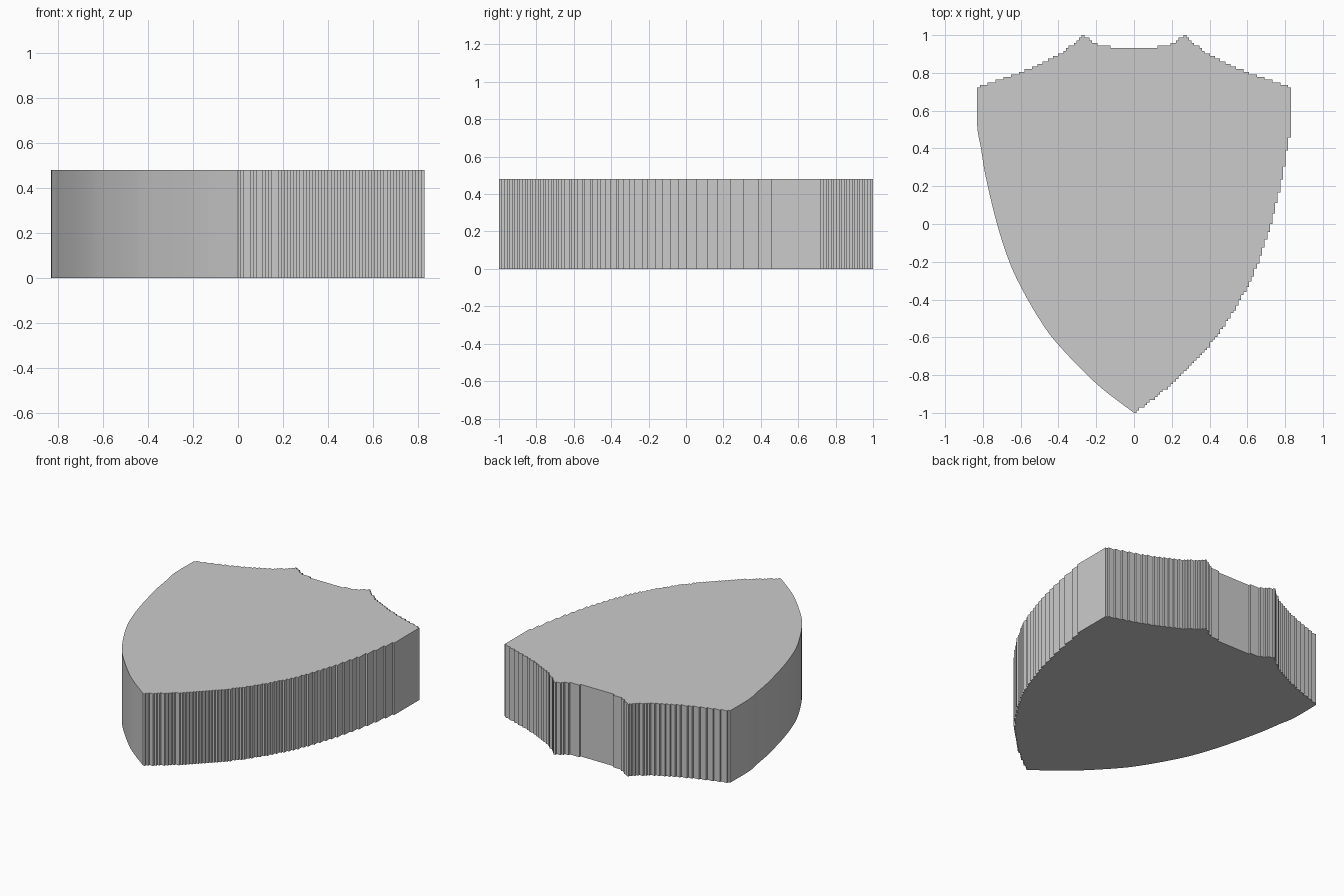
import bpy, bmesh
from mathutils import Vector

if "Cube" in bpy.data.objects:
    bpy.data.objects.remove(bpy.data.objects["Cube"])

GX, GY, HEIGHT = 0.83 / 60, 1 / 72, 0.48

# Right half of the outline, one list per curved edge
dip = [(-0.27, 1.0), (-0.2, 0.955), (-0.1, 0.933), (0, 0.925), (0.1, 0.933), (0.2, 0.955), (0.27, 1.0)]
shoulder = [(0.27, 1.0), (0.33, 0.945), (0.4, 0.895), (0.5, 0.845), (0.6, 0.803), (0.7, 0.77), (0.83, 0.725)]
side = [(0.83, 0.725), (0.83, 0.52), (0.81, 0.40), (0.785, 0.25), (0.725, 0.0), (0.66, -0.2),
        (0.595, -0.34), (0.5, -0.505), (0.4, -0.64), (0.2, -0.845), (0.0, -1.0)]


def mirrored(points):
    return [(-x, y) for x, y in reversed(points)]


def smooth(points, steps):
    """Catmull-Rom samples through the points."""
    p = [Vector(q) for q in points]
    p = [p[0]] + p + [p[-1]]
    out = []
    for a, b, c, d in zip(p, p[1:], p[2:], p[3:]):
        for i in range(steps):
            t = i / steps
            out.append(0.5 * (2 * b + (c - a) * t + (2 * a - 5 * b + 4 * c - d) * t * t
                              + (3 * b - a - 3 * c + d) * t ** 3))
    return out + [p[-1]]


def stepped(points):
    """Snap a curve to a fine grid, leaving small stair steps."""
    cells = []
    for v in smooth(points, 120):
        c = (round(v.x / GX), round(v.y / GY))
        if not cells or c != cells[-1]:
            if cells and c[0] != cells[-1][0] and c[1] != cells[-1][1]:
                cells.append((cells[-1][0], c[1]))
            cells.append(c)
    # keep only the corners of the stairs
    keep = [q for i, q in enumerate(cells) if i in (0, len(cells) - 1) or not (
        cells[i - 1][0] == q[0] == cells[i + 1][0] or cells[i - 1][1] == q[1] == cells[i + 1][1])]
    return [Vector((x * GX, y * GY)) for x, y in keep]


# Closed outline: stepped top and right edge, smooth left edge
outline = []
for part in (stepped(mirrored(shoulder)), stepped(dip), stepped(shoulder), stepped(side),
             smooth(mirrored(side), 7)):
    for v in part:
        if not outline or (v - outline[-1]).length > 0.004:
            outline.append(v)
if (outline[0] - outline[-1]).length < 0.01:
    outline.pop()

# Extruded shield block
bm = bmesh.new()
base = bm.faces.new([bm.verts.new((v.x, v.y, 0)) for v in outline])
top = bmesh.ops.extrude_face_region(bm, geom=[base], use_keep_orig=True)
bmesh.ops.translate(bm, vec=(0, 0, HEIGHT),
                    verts=[g for g in top["geom"] if isinstance(g, bmesh.types.BMVert)])
bmesh.ops.recalc_face_normals(bm, faces=bm.faces)
mesh = bpy.data.meshes.new("shield_block")
bm.to_mesh(mesh)
bm.free()
bpy.context.collection.objects.link(bpy.data.objects.new("shield_block", mesh))
